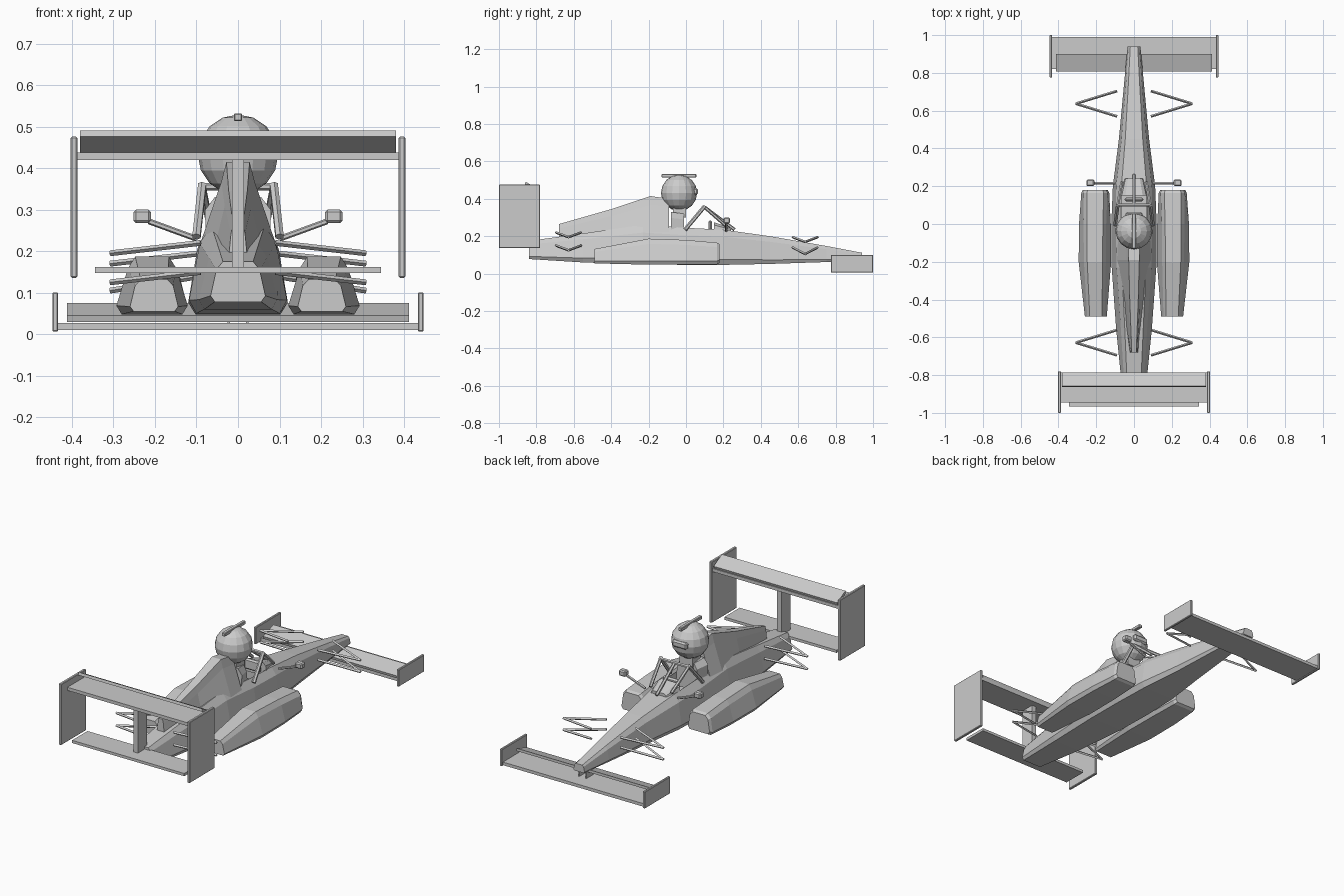
import bpy, bmesh, math
from mathutils import Vector

cube = bpy.data.objects.get("Cube")
if cube:
    bpy.data.objects.remove(cube, do_unlink=True)

grey = bpy.data.materials.new("plain_grey")
grey.use_nodes = True
grey.diffuse_color = (0.6, 0.6, 0.6, 1)
grey.node_tree.nodes["Principled BSDF"].inputs["Base Color"].default_value = (0.6, 0.6, 0.6, 1)


def finish(name, bm):
    bmesh.ops.recalc_face_normals(bm, faces=bm.faces)
    me = bpy.data.meshes.new(name)
    bm.to_mesh(me)
    bm.free()
    me.materials.append(grey)
    ob = bpy.data.objects.new(name, me)
    bpy.context.collection.objects.link(ob)
    return ob


def box(name, lo, hi, bevel=0):
    bm = bmesh.new()
    bmesh.ops.create_cube(bm, size=1)
    for v in bm.verts:
        v.co = Vector([(a + b) / 2 + c * (b - a) for a, b, c in zip(lo, hi, v.co)])
    if bevel:
        bmesh.ops.bevel(bm, geom=bm.edges[:], offset=bevel, segments=1, affect='EDGES')
    return finish(name, bm)


def loft(name, stations):
    """Stations: y, centre x, lower half width, upper half width, bottom z, top z."""
    bm = bmesh.new()
    rings = []
    for y, cx, wl, wu, z0, z1 in stations:
        h = z1 - z0
        half = [(wl * .85, z0), (wl, z0 + h * .15), (wu, z0 + h * .8), (wu * .7, z1)]
        pts = half + [(-x, z) for x, z in reversed(half)]
        rings.append([bm.verts.new((cx + x, y, z)) for x, z in pts])
    n = len(rings[0])
    for a, b in zip(rings, rings[1:]):
        for i in range(n):
            j = (i + 1) % n
            bm.faces.new((a[i], a[j], b[j], b[i]))
    bm.faces.new(rings[0])
    bm.faces.new(rings[-1])
    return finish(name, bm)


def extrude_x(name, profile, x0, x1):
    """Extrudes a (y, z) profile along x."""
    bm = bmesh.new()
    face = bm.faces.new([bm.verts.new((x0, y, z)) for y, z in profile])
    res = bmesh.ops.extrude_face_region(bm, geom=[face])
    verts = [g for g in res["geom"] if isinstance(g, bmesh.types.BMVert)]
    bmesh.ops.translate(bm, verts=verts, vec=(x1 - x0, 0, 0))
    return finish(name, bm)


def tube(name, a, b, r=.006, sides=6):
    a, b = Vector(a), Vector(b)
    bm = bmesh.new()
    bmesh.ops.create_cone(bm, cap_ends=True, segments=sides, radius1=r, radius2=r, depth=(b - a).length)
    rot = (b - a).to_track_quat('Z', 'Y').to_matrix()
    for v in bm.verts:
        v.co = rot @ v.co + (a + b) / 2
    return finish(name, bm)


# Main hull with a cut cockpit
hull = loft("hull", [
    (-.84, 0, .066, .052, .078, .175),
    (-.55, 0, .095, .07, .06, .215),
    (-.23, 0, .118, .092, .05, .262),
    (0, 0, .12, .098, .047, .245),
    (.2, 0, .112, .095, .047, .235),
    (.45, 0, .08, .066, .052, .2),
    (.75, 0, .052, .042, .062, .148),
    (.94, 0, .034, .028, .07, .112)])
cutter = box("cockpit_cutter", (-.066, -.09, .15), (.066, .17, .4))
cutter.hide_render = True
cutter.hide_viewport = True
cut = hull.modifiers.new("cockpit", 'BOOLEAN')
cut.object = cutter
cut.solver = 'EXACT'

# Engine cover rising to the airbox
loft("engine_cover", [
    (-.68, 0, .024, .017, .15, .265),
    (-.4, 0, .062, .032, .16, .345),
    (-.19, 0, .092, .04, .18, .415),
    (-.09, 0, .09, .042, .18, .4)])

# Driver
bm = bmesh.new()
bmesh.ops.create_uvsphere(bm, u_segments=16, v_segments=8, radius=.097)
bmesh.ops.translate(bm, verts=bm.verts, vec=(0, -.037, .432))
finish("helmet", bm)
box("visor", (-.045, .02, .42), (.045, .063, .457), .008)
box("helmet_fin", (-.01, -.13, .513), (.01, .055, .532), .003)
loft("driver_torso", [(-.08, 0, .075, .08, .17, .33), (-.01, 0, .07, .06, .17, .32)])
box("neck", (-.04, -.07, .3), (.04, 0, .37))

# Steering wheel and dash
box("steering_wheel", (-.05, .12, .225), (.05, .14, .285), .008)
loft("dash", [(.15, 0, .075, .065, .2, .275), (.24, 0, .06, .045, .2, .245)])

# Cockpit safety frame
tube("frame_crossbar", (-.088, .1, .355), (.088, .1, .355), .009)
tube("frame_strut", (0, .1, .355), (0, .26, .235), .009)

for s, side in ((1, "left"), (-1, "right")):
    tube(f"{side}_frame_leg", (s * .1, -.005, .235), (s * .086, .1, .36), .011)
    tube(f"{side}_frame_brace", (s * .086, .1, .355), (s * .065, .22, .25), .009)

    # Sidepods
    loft(f"{side}_sidepod", [
        (-.49, s * .202, .058, .046, .055, .132),
        (-.2, s * .207, .086, .058, .048, .187),
        (.0, s * .207, .084, .06, .048, .18),
        (.165, s * .205, .074, .064, .05, .166),
        (.18, s * .205, .066, .056, .058, .158)])

    # Mirrors
    box(f"{side}_mirror", (s * .231 - .021, .2, .268), (s * .231 + .021, .235, .3), .006)
    tube(f"{side}_mirror_stalk", (s * .1, .215, .23), (s * .215, .215, .272), .007)

    # Wishbones: apex y, apex z, hull z
    for end, yc, za, zb in (("front_upper", .637, .17, .195), ("front_lower", .637, .105, .14),
                            ("rear_upper", -.628, .195, .22), ("rear_lower", -.628, .125, .15)):
        for arm, d in (("fore", .067), ("aft", -.067)):
            tube(f"{side}_{end}_{arm}_arm", (s * .308, yc, za), (s * .09, yc + d, zb), .007, 4)

    # Wing endplates and nose hangers
    box(f"{side}_rear_endplate", (s * .395 - .008, -1, .136), (s * .395 + .008, -.78, .476), .003)
    box(f"{side}_front_endplate", (s * .44 - .007, .775, .006), (s * .44 + .007, 1, .101), .003)
    box(f"{side}_nose_hanger", (s * .022 - .003, .85, .02), (s * .022 + .003, .91, .085))

# Rear wing
box("rear_main_plane", (-.388, -.945, .42), (.388, -.785, .438))
extrude_x("rear_flap", [(-.79, .438), (-.862, .476), (-.858, .491), (-.785, .452)], -.38, .38)
box("rear_lower_plane", (-.345, -.965, .147), (.345, -.83, .162))
box("rear_wing_pylon", (-.014, -.9, .15), (.014, -.82, .43))

# Front wing
box("front_main_plane", (-.435, .82, .01), (.435, .99, .027))
extrude_x("front_flap", [(.812, .03), (.9, .06), (.9, .075), (.808, .045)], -.412, .412)
